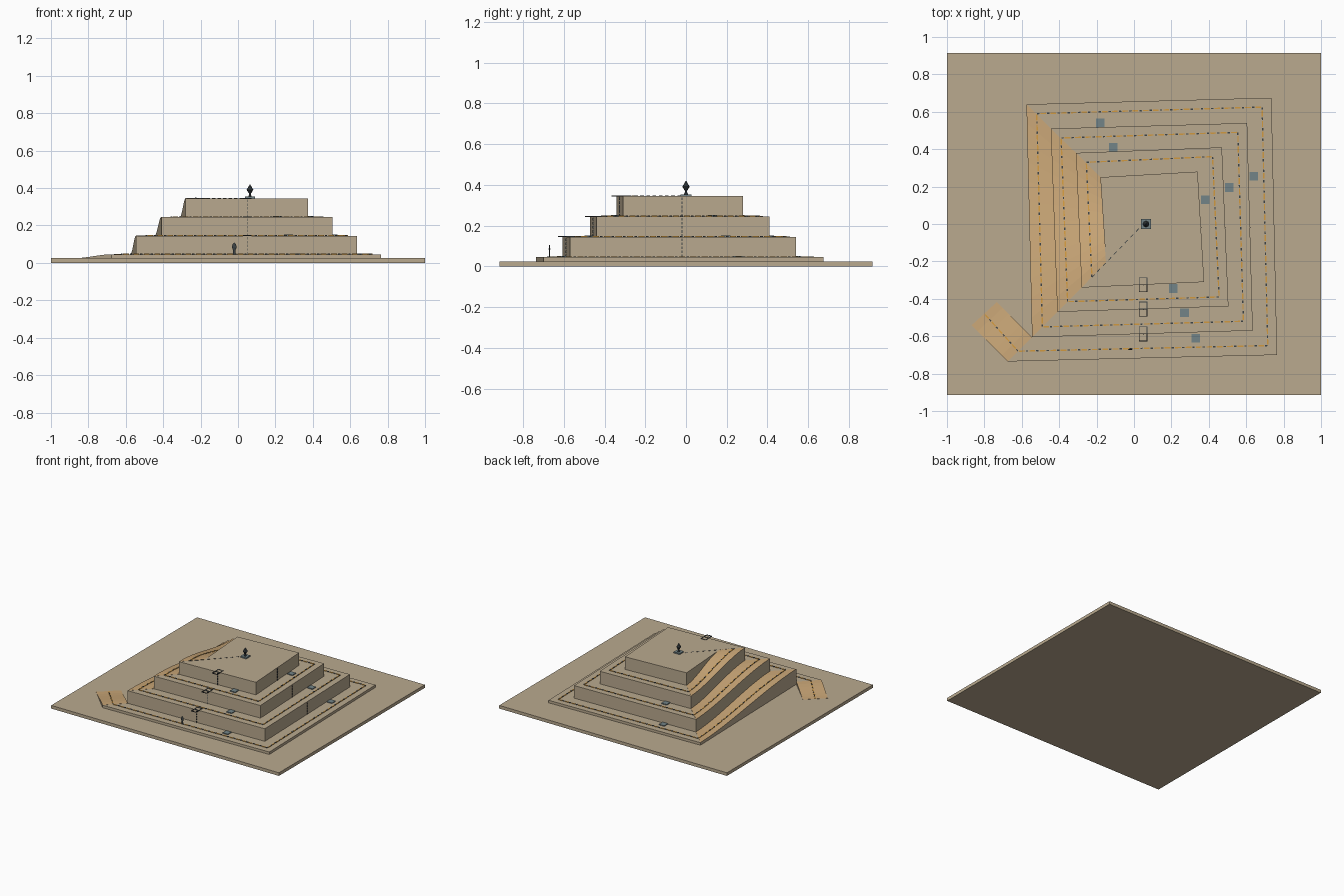
import bpy, bmesh, math
from mathutils import Vector

if "Cube" in bpy.data.objects:
    bpy.data.objects.remove(bpy.data.objects["Cube"])


def material(name, rgb):
    m = bpy.data.materials.new(name)
    m.diffuse_color = (*rgb, 1)
    m.use_nodes = True
    m.node_tree.nodes["Principled BSDF"].inputs["Base Color"].default_value = m.diffuse_color
    return m


SAND = material("sandstone", (0.49, 0.40, 0.275))
OCHRE = material("ramp_ochre", (0.59, 0.385, 0.185))
ORANGE = material("path_orange", (0.64, 0.32, 0.05))
STEEL = material("steel_grey", (0.17, 0.23, 0.245))
DARK = material("dark_slate", (0.045, 0.055, 0.06))


def finish(name, bm, *mats):
    bmesh.ops.recalc_face_normals(bm, faces=bm.faces)
    me = bpy.data.meshes.new(name)
    bm.to_mesh(me)
    bm.free()
    ob = bpy.data.objects.new(name, me)
    for m in mats:
        me.materials.append(m)
    bpy.context.collection.objects.link(ob)
    return ob


def prism(name, outline, z0, z1, mat):
    bm = bmesh.new()
    face = bm.faces.new([bm.verts.new((x, y, z0)) for x, y in outline])
    ext = bmesh.ops.extrude_face_region(bm, geom=[face])["geom"]
    bmesh.ops.translate(bm, vec=(0, 0, z1 - z0),
                        verts=[v for v in ext if isinstance(v, bmesh.types.BMVert)])
    return finish(name, bm, mat)


def add_box(bm, lo, hi):
    verts = bmesh.ops.create_cube(bm, size=1)["verts"]
    for v in verts:
        v.co = [(a + b) / 2 + c * (b - a) for a, b, c in zip(lo, hi, v.co)]


def add_strip(bm, a, b, width, lift):
    """Slim bar lying on the surface between two points."""
    d = b - a
    side = Vector((-d.y, d.x, 0)).normalized() * width / 2
    lo, hi = Vector((0, 0, -0.002)), Vector((0, 0, lift))
    ring = [[bm.verts.new(p + s + u) for s, u in
             ((side, lo), (-side, lo), (-side, hi), (side, hi))] for p in (a, b)]
    for i in range(4):
        j = (i + 1) % 4
        bm.faces.new((ring[0][i], ring[0][j], ring[1][j], ring[1][i]))
    bm.faces.new(ring[0])
    bm.faces.new(ring[1])


def smooth(t):
    return t * t * (3 - 2 * t)


def ramp(name, outer, inner, z0, z1, floor, n=12):
    """Solid ramp with an eased slope; only its top is ochre."""
    bm = bmesh.new()
    rows = []
    for i in range(n + 1):
        t = i / n
        z = z0 + (z1 - z0) * smooth(t) + 0.001
        o, q = (Vector(e[0]).lerp(Vector(e[1]), t) for e in (outer, inner))
        rows.append([bm.verts.new((p.x, p.y, h)) for p, h in
                     ((o, floor), (o, z), (q, z), (q, floor))])
    for r, s in zip(rows, rows[1:]):
        for i in range(4):
            j = (i + 1) % 4
            f = bm.faces.new((r[i], r[j], s[j], s[i]))
            f.material_index = 1 if i == 1 else 0
    bm.faces.new(rows[0])
    bm.faces.new(rows[-1])
    finish(name, bm, SAND, OCHRE)


# Corners of the inward spiral, one list per corner
FL = [(-0.675, -0.735), (-0.545, -0.605), (-0.41, -0.47), (-0.28, -0.34), (-0.15, -0.205)]
FR = [(0.765, -0.70), (0.635, -0.57), (0.505, -0.44), (0.375, -0.31)]
BR = [(0.735, 0.675), (0.605, 0.54), (0.47, 0.41), (0.34, 0.28)]
BL = [(-0.575, 0.64), (-0.445, 0.51), (-0.31, 0.38), (-0.18, 0.25)]
H = [0.045, 0.145, 0.245, 0.345]
GROUND = 0.025

# Ground slab and terraces
prism("ground_slab", [(-1, -0.915), (1, -0.915), (1, 0.915), (-1, 0.915)], 0, GROUND, SAND)
for k in range(4):
    prism(f"terrace_{k + 1}", [FL[k], FR[k], BR[k], BL[k], FL[k + 1]],
          H[k - 1] if k else GROUND, H[k], SAND)

# Ramps on the left side and the entry ramp at the front left corner
for k in range(3):
    ramp(f"ramp_{k + 1}", (BL[k], FL[k + 1]), (BL[k + 1], FL[k + 2]), H[k], H[k + 1], H[k])
ENTRY = [(-0.868, -0.541), (-0.734, -0.418)]
ramp("entry_ramp", (ENTRY[0], FL[0]), (ENTRY[1], FL[1]), GROUND, H[0], GROUND - 0.001, 6)


# Dashed route along the middle of the terraces and ramps
route = [Vector((-0.80, -0.48, GROUND)), Vector((-0.62, -0.68, H[0]))]
for k in range(4):
    if k:
        route.append(Vector((FL[k][0] + 0.055, FL[k][1] + 0.055, H[k])))
    if k < 3:
        route += [Vector((FR[k][0] - 0.05, FR[k][1] + 0.05, H[k])),
                  Vector((BR[k][0] - 0.05, BR[k][1] - 0.05, H[k])),
                  Vector((BL[k][0] + 0.055, BL[k][1] - 0.05, H[k]))]
dashes, dots = bmesh.new(), bmesh.new()
for a, b in zip(route, route[1:]):
    n = max(2, round((b - a).length / 0.055))

    def at(t):
        p = a.lerp(b, t)
        p.z = a.z + (b.z - a.z) * smooth(t) + 0.001
        return p
    for i in range(n):
        add_strip(dashes, at((i + 0.1) / n), at((i + 0.65) / n), 0.007, 0.003)
        add_strip(dots, at((i + 0.75) / n), at((i + 0.98) / n), 0.007, 0.003)
end, centre = route[-1], Vector((0.04, -0.01, H[3]))
for i in range(9):
    add_strip(dots, end.lerp(centre, i / 9), end.lerp(centre, (i + 0.5) / 9), 0.004, 0.002)
finish("route_dashes", dashes, ORANGE)
finish("route_dots", dots, DARK)

# Dashed lift lines up the front and right walls, with small frames on the front edge
lines, frames = bmesh.new(), bmesh.new()
for k in range(3):
    t = (0.05 - FL[k + 1][0]) / (FR[k + 1][0] - FL[k + 1][0])
    y = FL[k + 1][1] + t * (FR[k + 1][1] - FL[k + 1][1])
    u = (-0.02 - FR[k + 1][1]) / (BR[k + 1][1] - FR[k + 1][1])
    x = FR[k + 1][0] + u * (BR[k + 1][0] - FR[k + 1][0])
    for i in range(5):
        z0 = H[k] + 0.02 * i
        add_box(lines, (0.048, y - 0.005, z0), (0.052, y + 0.002, z0 + 0.013))
        add_box(lines, (x - 0.002, -0.022, z0), (x + 0.005, -0.018, z0 + 0.013))
    z = H[k + 1]
    for sx in (0.028, 0.069):
        add_box(frames, (sx - 0.002, y - 0.04, z - 0.002), (sx + 0.002, y + 0.04, z + 0.003))
    for sy in (-0.038, 0, 0.038):
        add_box(frames, (0.028, y + sy - 0.002, z - 0.002), (0.069, y + sy + 0.002, z + 0.003))
finish("lift_lines", lines, DARK)
finish("lift_frames", frames, DARK)

# Steel floor plates beside the walls
plates = bmesh.new()
for x, y, k in ((0.33, -0.61, 0), (0.27, -0.475, 1), (0.21, -0.345, 2),
                (0.64, 0.255, 0), (0.51, 0.195, 1), (0.38, 0.13, 2),
                (-0.18, 0.54, 0), (-0.11, 0.41, 1)):
    add_box(plates, (x - 0.023, y - 0.023, H[k] - 0.002), (x + 0.023, y + 0.023, H[k] + 0.006))
finish("floor_plates", plates, STEEL)

# Summit marker: plate, stem and faceted spindle
plate = bmesh.new()
add_box(plate, (0.038, -0.026, H[3] - 0.002), (0.09, 0.026, H[3] + 0.009))
finish("marker_plate", plate, STEEL)


def spindle(name, x, y, profile, flat=1.0, sides=8):
    bm = bmesh.new()
    rings = [[bm.verts.new((x + r * math.cos(math.tau * i / sides),
                            y + r * flat * math.sin(math.tau * i / sides), z))
              for i in range(sides)] for r, z in profile]
    for r, s in zip(rings, rings[1:]):
        for i in range(sides):
            j = (i + 1) % sides
            bm.faces.new((r[i], r[j], s[j], s[i]))
    bm.faces.new(rings[0])
    bm.faces.new(rings[-1])
    finish(name, bm, DARK)


spindle("summit_marker", 0.064, 0, [(0.011, 0.352), (0.005, 0.364), (0.005, 0.37),
                                    (0.018, 0.391), (0.001, 0.42)])
spindle("terrace_marker", -0.02, -0.67, [(0.006, 0.044), (0.006, 0.065), (0.013, 0.085),
                                         (0.008, 0.1), (0.001, 0.11)], 0.3)
